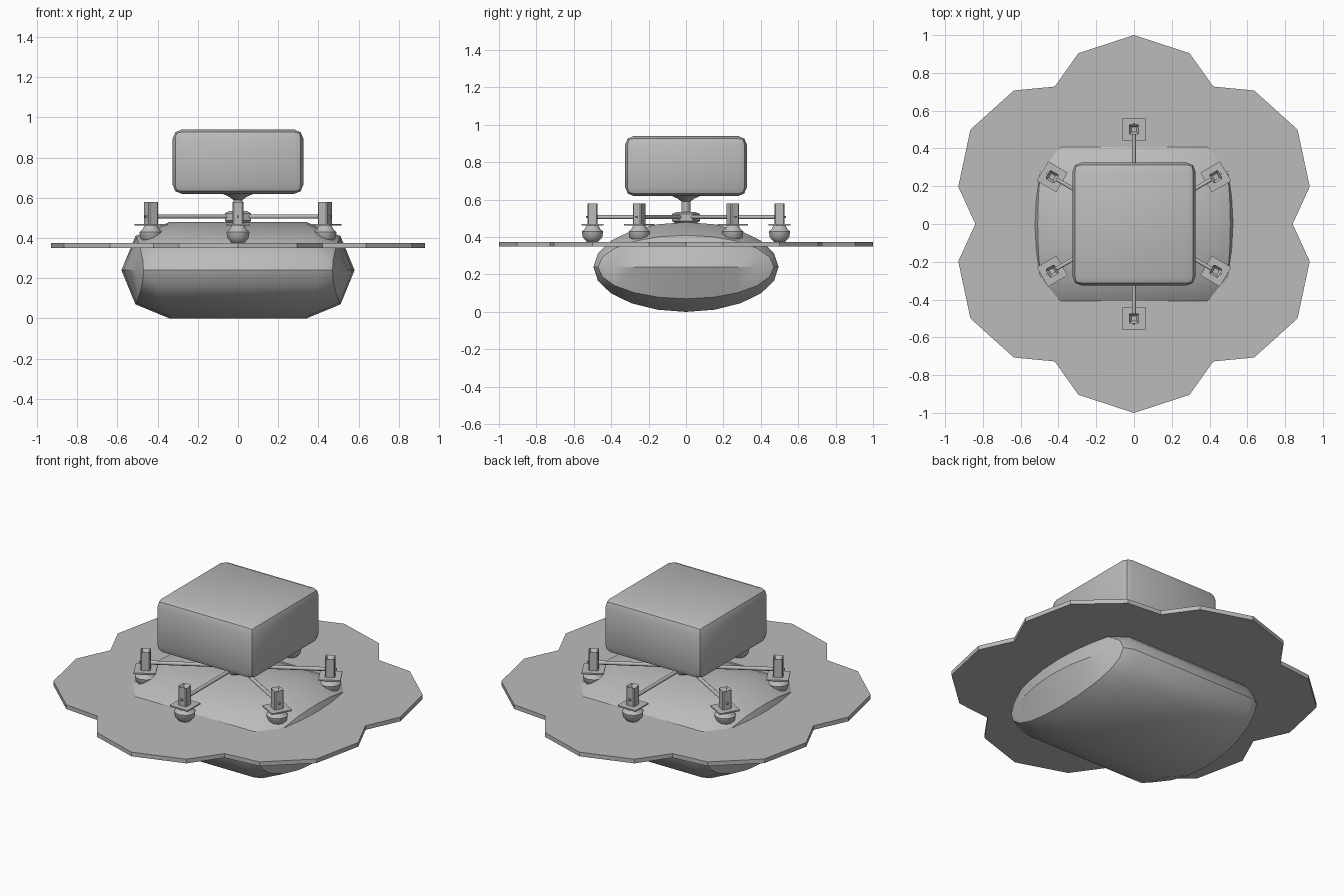
import bpy, bmesh, math
from mathutils import Matrix, Vector

if "Cube" in bpy.data.objects:
    bpy.data.objects.remove(bpy.data.objects["Cube"])

grey = bpy.data.materials.new("plain grey")
grey.use_nodes = True
grey.diffuse_color = (0.5, 0.5, 0.5, 1)
grey.node_tree.nodes["Principled BSDF"].inputs["Base Color"].default_value = (0.5, 0.5, 0.5, 1)


def finish(name, bm, angle=None, matrix=None):
    """Turn a bmesh into a grey object, smooth below the given angle."""
    bmesh.ops.recalc_face_normals(bm, faces=bm.faces)
    mesh = bpy.data.meshes.new(name)
    bm.to_mesh(mesh)
    bm.free()
    obj = bpy.data.objects.new(name, mesh)
    bpy.context.collection.objects.link(obj)
    mesh.materials.append(grey)
    if matrix:
        obj.matrix_world = matrix
    if angle:
        bpy.ops.object.select_all(action='DESELECT')
        obj.select_set(True)
        bpy.context.view_layer.objects.active = obj
        bpy.ops.object.shade_smooth_by_angle(angle=math.radians(angle))
    return obj


def box(size, centre):
    bm = bmesh.new()
    bmesh.ops.create_cube(bm, size=1)
    bmesh.ops.scale(bm, vec=size, verts=bm.verts)
    bmesh.ops.translate(bm, vec=centre, verts=bm.verts)
    return bm


def loft(rings):
    """Skin closed rings of points and cap both ends."""
    bm = bmesh.new()
    loops = [[bm.verts.new(p) for p in ring] for ring in rings]
    n = len(loops[0])
    for a, b in zip(loops, loops[1:]):
        for i in range(n):
            j = (i + 1) % n
            bm.faces.new((a[i], a[j], b[j], b[i]))
    bm.faces.new(loops[0])
    bm.faces.new(loops[-1])
    return bm


def lathe(profile, sides):
    turns = [math.tau * (i + 0.5) / sides for i in range(sides)]
    return loft([[(r * math.cos(t), r * math.sin(t), z) for t in turns] for r, z in profile])


# Hull: elliptical barrel with bevelled ends closing on a ridge
SIDES = 20
angles = [math.tau * i / SIDES for i in range(SIDES)]


def section(x, bow, width, height, side):
    return [(side * (x + bow * math.cos(t) ** 2), width * math.cos(t),
             0.24 + height * math.sin(t)) for t in angles]


half = [(0.34, 0.07, 0.495, 0.24), (0.51, -0.04, 0.47, 0.17), (0.58, -0.11, 0.468, 0.0)]
hull = loft([section(*s, -1) for s in reversed(half)] + [section(*s, 1) for s in half])
bmesh.ops.delete(hull, geom=[f for f in hull.faces if len(f.verts) > 4], context='FACES_ONLY')
bmesh.ops.remove_doubles(hull, verts=hull.verts, dist=0.0005)
finish("hull", hull, 30)

# Deck: thin plate with six scalloped lobes
outline = []
for lobe in range(6):
    for degrees, radius in ((0, 0.84), (12, 0.951), (30, 1.0), (48, 0.951)):
        a = math.radians(lobe * 60 + degrees)
        outline.append((radius * math.cos(a), radius * math.sin(a)))
finish("lobed_deck", loft([[(x, y, z) for x, y in outline] for z in (0.35, 0.375)]))

# Head: rounded box on a flared neck and hub
head = box((0.65, 0.65, 0.32), (0, 0, 0.78))
bmesh.ops.bevel(head, geom=head.edges[:], offset=0.045, segments=2, profile=0.5, affect='EDGES')
finish("head_box", head, 35)
finish("neck", lathe([(0.024, 0.5), (0.024, 0.59), (0.045, 0.605), (0.09, 0.625)], 12), 30)
finish("hub", lathe([(0.06, 0.475), (0.075, 0.487), (0.075, 0.523), (0.05, 0.535)], 6))

# Six arms, each carrying a post, foot plate and hanging bulb
bulb = [(0.02, 0.37), (0.035, 0.378), (0.054, 0.4), (0.059, 0.43), (0.044, 0.442), (0.032, 0.465)]
for i in range(6):
    turn = Matrix.Rotation(math.radians(30 + 60 * i), 4, 'Z')
    out = turn @ Matrix.Translation((0.5, 0, 0))
    rod = lathe([(0.011, 0.03), (0.011, 0.48)], 8)
    bmesh.ops.rotate(rod, cent=(0, 0, 0), matrix=Matrix.Rotation(math.pi / 2, 3, 'Y'), verts=rod.verts)
    bmesh.ops.translate(rod, vec=(0, 0, 0.507), verts=rod.verts)
    finish(f"arm_{i + 1}", rod, 50, turn)

    post = box((0.054, 0.054, 0.112), (0, 0, 0.524))
    edges = [e for e in post.edges if abs((e.verts[0].co - e.verts[1].co).z) > 0.05]
    bmesh.ops.bevel(post, geom=edges, offset=0.006, segments=1, affect='EDGES')
    # Square socket sunk into the post top
    top = max(post.faces, key=lambda f: f.calc_center_median().z)
    bmesh.ops.inset_region(post, faces=[top], thickness=0.015)
    bmesh.ops.translate(post, vec=Vector((0, 0, -0.02)), verts=top.verts)
    finish(f"post_{i + 1}", post, None, out)

    finish(f"foot_plate_{i + 1}", box((0.12, 0.12, 0.008), (0, 0, 0.466)), None, out)
    finish(f"bulb_{i + 1}", lathe(bulb, 12), 40, out)
    pin = box((0.07, 0.012, 0.012), (0, 0, 0.507))
    finish(f"pin_{i + 1}", pin, None, out)
